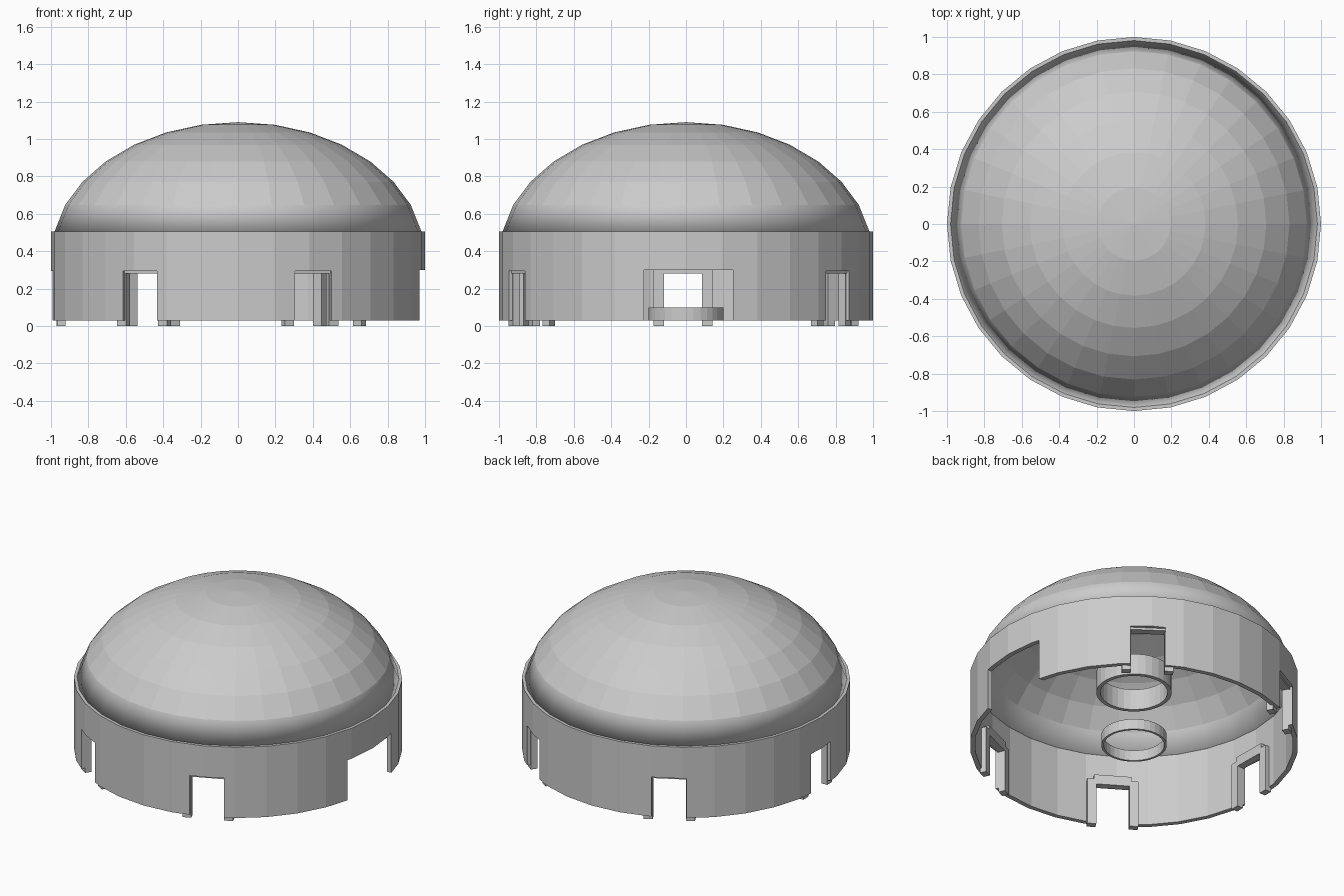
import bpy, bmesh, math
from mathutils import Matrix

if "Cube" in bpy.data.objects:
    bpy.data.objects.remove(bpy.data.objects["Cube"], do_unlink=True)

SIDES = 32
WALL_BOTTOM, WALL_TOP = 0.03, 0.505

grey = bpy.data.materials.new("light grey")
grey.use_nodes = True
colour = (0.6, 0.6, 0.6, 1)
grey.diffuse_color = colour
grey.node_tree.nodes["Principled BSDF"].inputs["Base Color"].default_value = colour


def finish(name, bm):
    bmesh.ops.recalc_face_normals(bm, faces=bm.faces)
    mesh = bpy.data.meshes.new(name)
    bm.to_mesh(mesh)
    bm.free()
    mesh.materials.append(grey)
    obj = bpy.data.objects.new(name, mesh)
    bpy.context.collection.objects.link(obj)
    return obj


def lathe(name, profile, smooth_below=None):
    """Revolve a closed (radius, height) profile about z."""
    bm = bmesh.new()
    rings = []
    for r, z in profile:
        if r < 1e-5:
            rings.append([bm.verts.new((0, 0, z))] * SIDES)
        else:
            rings.append([bm.verts.new((r * math.cos(a), r * math.sin(a), z))
                          for a in (math.tau * i / SIDES for i in range(SIDES))])
    for k, lower in enumerate(rings):
        upper = rings[(k + 1) % len(rings)]
        for i in range(SIDES):
            j = (i + 1) % SIDES
            corners = list(dict.fromkeys((lower[i], lower[j], upper[j], upper[i])))
            if len(corners) > 2:
                face = bm.faces.new(corners)
                if smooth_below:
                    face.smooth = all(v.co.z < smooth_below for v in corners)
    return finish(name, bm)


def tube(name, outer, inner, bottom, top):
    return lathe(name, [(outer, bottom), (outer, top), (inner, top), (inner, bottom)])


def add_box(bm, x0, x1, y0, y1, z0, z1, angle):
    size = Matrix.Diagonal((x1 - x0, y1 - y0, z1 - z0, 1))
    place = Matrix.Translation(((x0 + x1) / 2, (y0 + y1) / 2, (z0 + z1) / 2))
    turn = Matrix.Rotation(math.radians(angle), 4, 'Z')
    bmesh.ops.create_cube(bm, size=1, matrix=turn @ place @ size)


# Dome shell: flattened hemisphere, open below
def arc(inset):
    points = []
    for k in range(8):
        a = math.pi / 16 * k
        points.append((max(math.sin(a) - inset * math.sin(a), 0),
                       0.373 + (0.717 - inset) * math.cos(a)))
    points[-1] = (points[-1][0], WALL_TOP)
    return points


lathe("dome", arc(0)[::-1] + arc(0.015), smooth_below=0.66)

# Round wall with one wide notch and five small ones
NOTCHES = (55, 119, 181, 238, 294)
wall = tube("wall", 1.0, 0.97, WALL_BOTTOM, WALL_TOP)
cut = bmesh.new()
add_box(cut, 0.8, 1.2, -0.225, 0.25, -0.1, 0.3, 0)
for angle in NOTCHES:
    add_box(cut, 0.8, 1.2, -0.107, 0.107, -0.1, 0.295, angle)
cutter = finish("notch_cutter", cut)
cutter.hide_render = True
mod = wall.modifiers.new("notches", 'BOOLEAN')
mod.operation, mod.object, mod.solver = 'DIFFERENCE', cutter, 'EXACT'
bpy.context.view_layer.objects.active = wall
bpy.ops.object.modifier_apply(modifier=mod.name)
bpy.data.objects.remove(cutter, do_unlink=True)

# Frames behind the small notches, with feet below the wall
for n, angle in enumerate(NOTCHES):
    bm = bmesh.new()
    for y0, y1 in ((-0.157, -0.102), (0.102, 0.157)):
        add_box(bm, 0.925, 0.968, y0, y1, 0, 0.315, angle)
    add_box(bm, 0.925, 0.975, -0.115, 0.115, 0.28, 0.345, angle)
    finish("notch_frame_%d" % (n + 1), bm)

# Inner rings on the axis
tube("lower_ring", 0.2, 0.185, 0.03, 0.1)
tube("upper_ring", 0.23, 0.205, 0.4, 0.54)
